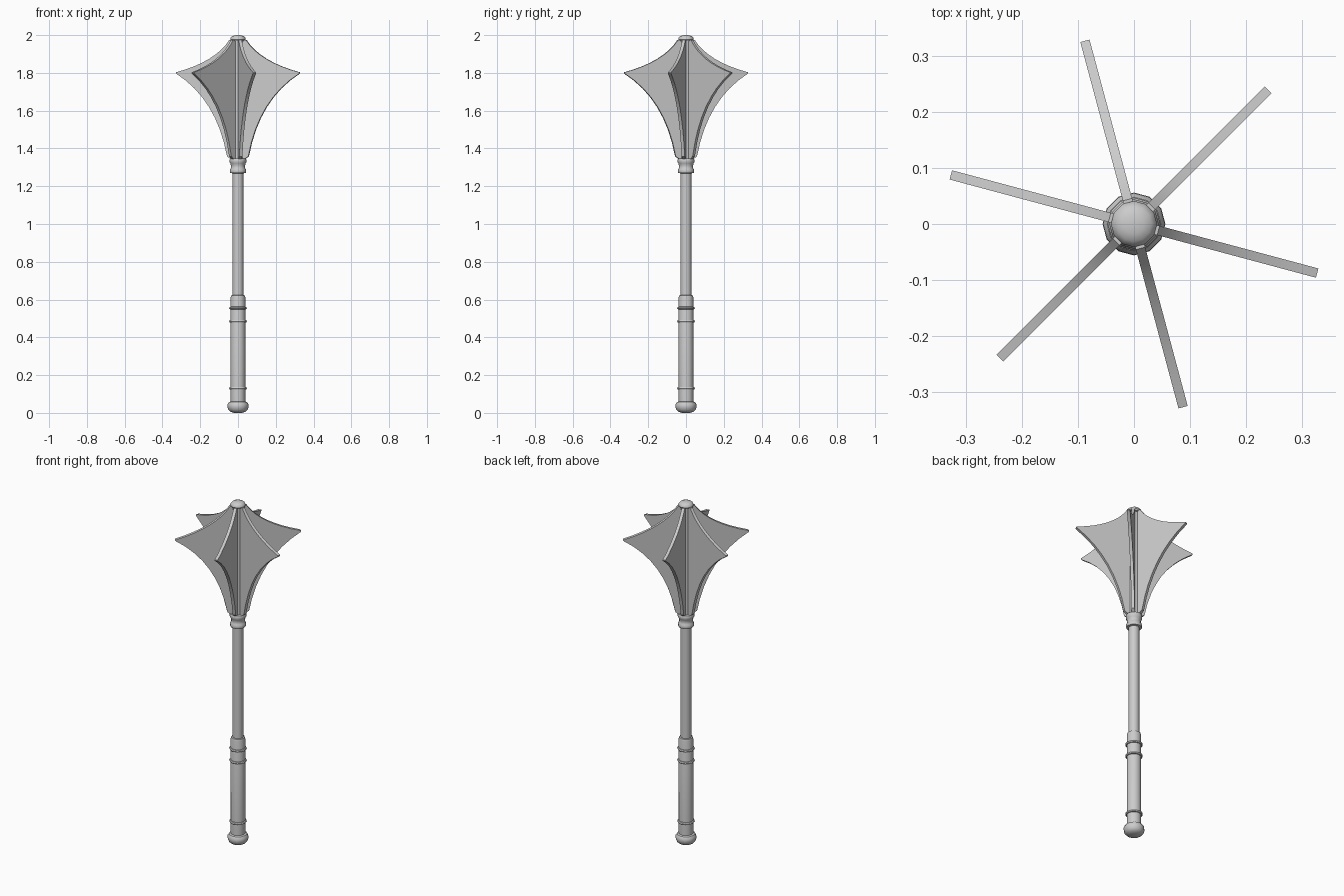
import bpy, bmesh, math

if "Cube" in bpy.data.objects:
    bpy.data.objects.remove(bpy.data.objects["Cube"])

SIDES = 12


def finish(name, bm):
    bmesh.ops.recalc_face_normals(bm, faces=bm.faces)
    me = bpy.data.meshes.new(name)
    bm.to_mesh(me)
    bm.free()
    ob = bpy.data.objects.new(name, me)
    bpy.context.collection.objects.link(ob)
    bpy.ops.object.select_all(action='DESELECT')
    ob.select_set(True)
    bpy.context.view_layer.objects.active = ob
    bpy.ops.object.shade_smooth_by_angle(angle=math.radians(35))
    return ob


def lathe(name, profile):
    """Closed turned part from (radius, z) points."""
    bm = bmesh.new()
    rings = []
    for r, z in profile:
        rings.append([bm.verts.new((r * math.cos(a), r * math.sin(a), z))
                      for a in (2 * math.pi * i / SIDES for i in range(SIDES))])
    for lo, hi in zip(rings, rings[1:]):
        for i in range(SIDES):
            j = (i + 1) % SIDES
            bm.faces.new((lo[i], lo[j], hi[j], hi[i]))
    bm.faces.new(rings[0][::-1])
    bm.faces.new(rings[-1])
    return finish(name, bm)


def bezier(p0, p1, p2, n=8):
    return [tuple((1 - t) ** 2 * a + 2 * t * (1 - t) * b + t * t * c
                  for a, b, c in zip(p0, p1, p2))
            for t in (i / n for i in range(n + 1))]


# Turned handle parts
lathe("pommel", [(0.022, 0.0), (0.04, 0.006), (0.051, 0.016), (0.056, 0.032),
                 (0.055, 0.046), (0.048, 0.057), (0.038, 0.061)])
lathe("grip", [(0.039, 0.05), (0.039, 0.61), (0.036, 0.622), (0.028, 0.624)])
lathe("shaft", [(0.029, 0.6), (0.029, 1.98)])
for i, z in enumerate((0.13, 0.485, 0.555)):
    lathe(f"grip_ring_{i + 1}", [(0.037, z - 0.008), (0.044, z - 0.006), (0.047, z),
                                 (0.044, z + 0.006), (0.037, z + 0.008)])

# Collar under the head, waisted between two bands
lathe("collar", [(0.028, 1.268), (0.041, 1.27), (0.043, 1.275), (0.043, 1.288),
                 (0.038, 1.295), (0.037, 1.308), (0.040, 1.32), (0.044, 1.327),
                 (0.044, 1.34), (0.041, 1.346), (0.028, 1.348)])

# Domed cap
lathe("cap", [(0.028, 1.968), (0.036, 1.97), (0.041, 1.978), (0.039, 1.986),
              (0.031, 1.994), (0.018, 1.999), (0.004, 2.0)])

# Six curved flanges around the head
outline = [(0.015, 1.345), (0.04, 1.345)]
outline += bezier((0.058, 1.358), (0.115, 1.66), (0.338, 1.797))
outline += bezier((0.338, 1.803), (0.12, 1.86), (0.045, 1.975))
outline += [(0.015, 1.975)]
for k in range(6):
    a = math.radians(45 + 60 * k)
    c, s = math.cos(a), math.sin(a)
    bm = bmesh.new()
    sides = [[bm.verts.new((r * c - w * s, r * s + w * c, z)) for r, z in outline]
             for w in (-0.0085, 0.0085)]
    n = len(outline)
    for side in sides:
        bm.faces.new(side)
    for i in range(n):
        j = (i + 1) % n
        bm.faces.new((sides[0][i], sides[0][j], sides[1][j], sides[1][i]))
    finish(f"flange_{k + 1}", bm)
